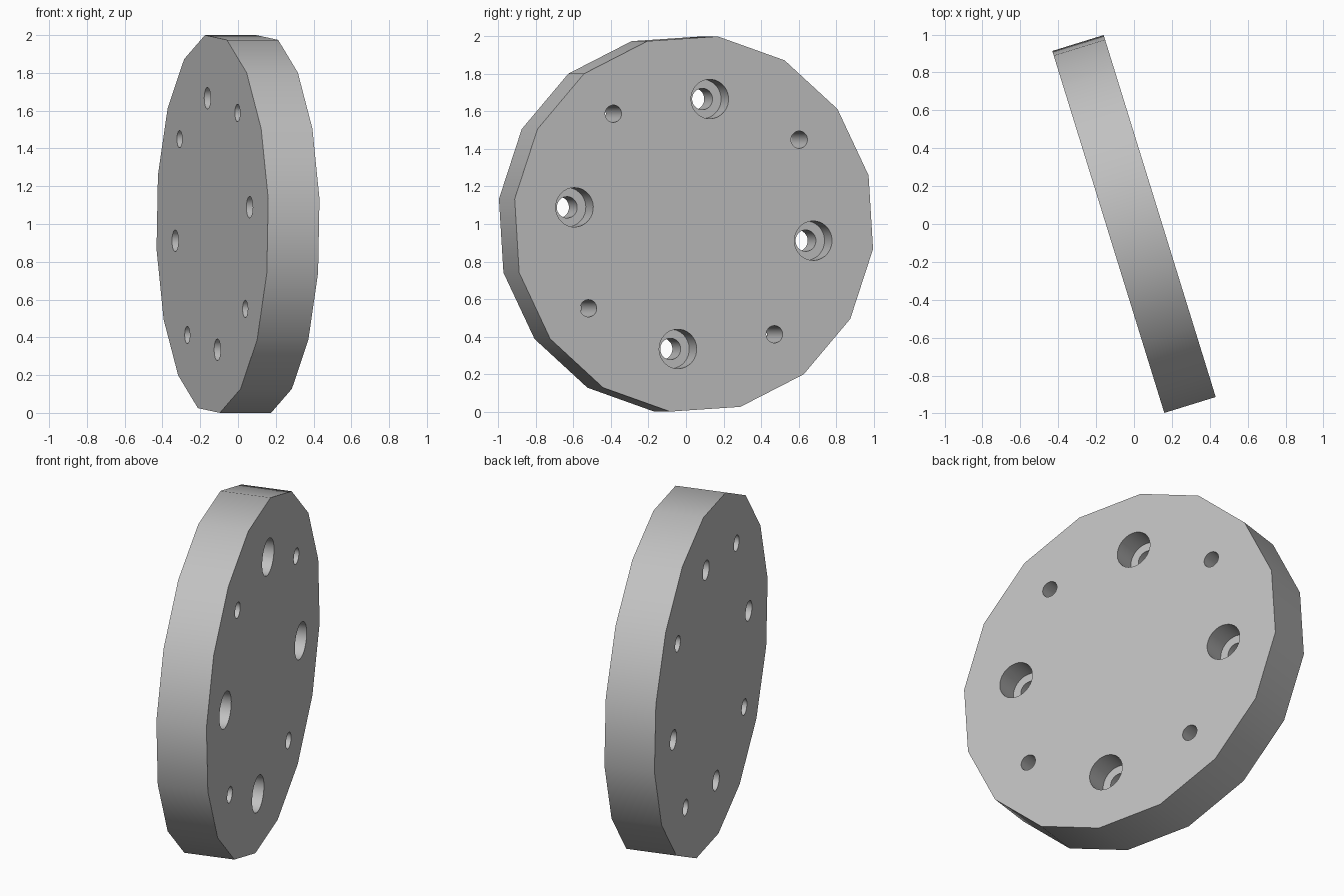
import bpy
from math import cos, sin, radians
from mathutils import Matrix, Vector

cube = bpy.data.objects.get("Cube")
if cube:
    bpy.data.objects.remove(cube, do_unlink=True)

RADIUS, THICK = 1.0087, 0.284
TURN, SPIN = radians(17.2), radians(-7.6)
BORE_DEPTH = 0.135

# Local frame: disc axis is local z, pointing mostly toward +x
axis = Vector((cos(TURN), sin(TURN), 0))
across = Vector((-sin(TURN), cos(TURN), 0))
up = Vector((0, 0, 1))
frame = (Matrix.Translation((0, 0, 1))
         @ Matrix((across, up, axis)).transposed().to_4x4()
         @ Matrix.Rotation(SPIN, 4, 'Z'))

steel = bpy.data.materials.new("plain grey")
steel.use_nodes = True
grey = (0.53, 0.53, 0.53, 1)
steel.diffuse_color = grey
steel.node_tree.nodes["Principled BSDF"].inputs["Base Color"].default_value = grey


def cylinder(name, radius, depth, sides, at=(0, 0, 0)):
    bpy.ops.mesh.primitive_cylinder_add(vertices=sides, radius=radius, depth=depth)
    ob = bpy.context.object
    ob.name = name
    ob.matrix_world = frame @ Matrix.Translation(at)
    ob.data.materials.append(steel)
    return ob


def cut(body, cutter):
    cutter.hide_render = True
    mod = body.modifiers.new("hole", 'BOOLEAN')
    mod.operation = 'DIFFERENCE'
    mod.solver = 'EXACT'
    mod.object = cutter
    bpy.context.view_layer.objects.active = body
    bpy.ops.object.modifier_apply(modifier=mod.name)
    bpy.data.objects.remove(cutter, do_unlink=True)


# Sixteen-sided plate
plate = cylinder("flange_plate", RADIUS, THICK, 16)

for i in range(4):
    # Counterbored bolt holes, wide end on the +x face
    a = radians(90 * i)
    x, y = 0.672 * cos(a), 0.672 * sin(a)
    cut(plate, cylinder("bolt_hole", 0.057, 1, 32, (x, y, 0)))
    cut(plate, cylinder("counterbore", 0.105, 2 * BORE_DEPTH, 32, (x, y, THICK / 2)))
    # Plain small holes between them
    b = a + radians(45)
    cut(plate, cylinder("pin_hole", 0.046, 1, 32, (0.74 * cos(b), 0.74 * sin(b), 0)))

# Soft rim and bores, crisp edges
bpy.ops.object.select_all(action='DESELECT')
plate.select_set(True)
bpy.context.view_layer.objects.active = plate
bpy.ops.object.shade_smooth_by_angle(angle=radians(30))
